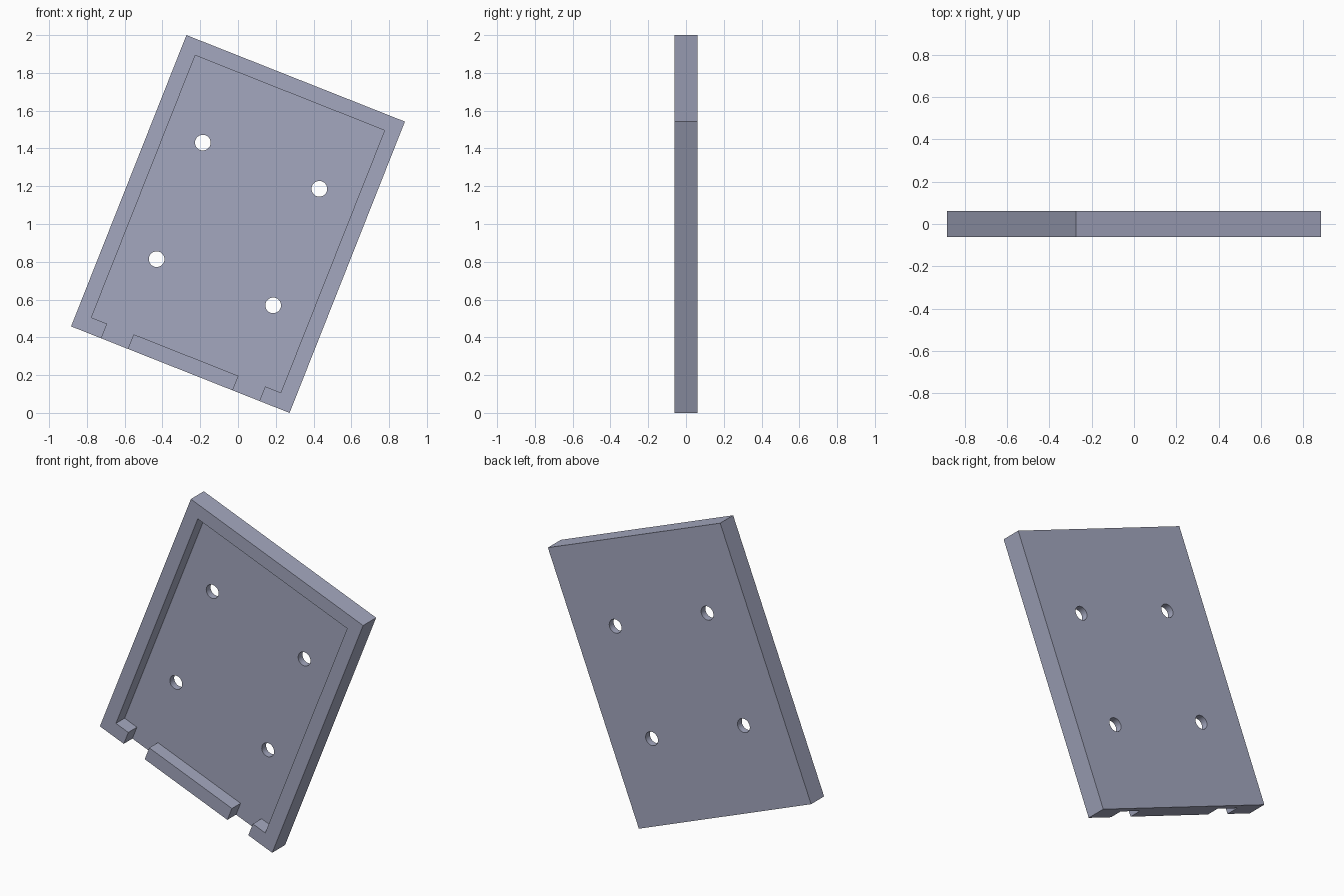
import bpy, bmesh, math
from mathutils import Matrix, Vector

if "Cube" in bpy.data.objects:
    bpy.data.objects.remove(bpy.data.objects["Cube"], do_unlink=True)

U = 0.04147                  # module: panel is 30 x 40 x 3 modules
W, H, T = 15 * U, 20 * U, 1.5 * U   # half sizes
WALL, FLOOR = 2 * U, U
TILT = math.radians(21.6)

mat = bpy.data.materials.new("blue grey")
colour = (0.37, 0.39, 0.52, 1)
mat.diffuse_color = colour
mat.use_nodes = True
mat.node_tree.nodes["Principled BSDF"].inputs["Base Color"].default_value = colour


def make_object(name, bm):
    bmesh.ops.recalc_face_normals(bm, faces=bm.faces)
    mesh = bpy.data.meshes.new(name)
    bm.to_mesh(mesh)
    bm.free()
    mesh.materials.append(mat)
    obj = bpy.data.objects.new(name, mesh)
    bpy.context.collection.objects.link(obj)
    return obj


def prism(name, outline, y0, y1):
    """Extrude an x-z outline from y0 to y1."""
    bm = bmesh.new()
    face = bm.faces.new([bm.verts.new((x, y0, z)) for x, z in outline])
    ext = bmesh.ops.extrude_face_region(bm, geom=[face])
    verts = [v for v in ext["geom"] if isinstance(v, bmesh.types.BMVert)]
    bmesh.ops.translate(bm, verts=verts, vec=(0, y1 - y0, 0))
    return make_object(name, bm)


# Solid panel
panel = prism("tray_panel", [(-W, -H), (W, -H), (W, H), (-W, H)], -T, T)

# Front recess, with two notches through the bottom wall
iw, ih, low = W - WALL, H - WALL, -H - 0.05
n0, n1 = 7.2 * U, 10.85 * U
right = [(n0, -ih), (n0, low), (n1, low), (n1, -ih), (iw, -ih), (iw, ih)]
left = [(-x, z) for x, z in reversed(right)]
recess = prism("recess_cutter", right + left, -T - 0.05, T - FLOOR)

# Four screw holes
bm = bmesh.new()
for sx in (-1, 1):
    for sz in (-1, 1):
        place = Matrix.Translation((sx * 8 * U, 0, sz * 8 * U)) @ Matrix.Rotation(math.pi / 2, 4, "X")
        bmesh.ops.create_cone(bm, cap_ends=True, segments=48, radius1=U,
                              radius2=U, depth=0.4, matrix=place)
holes = make_object("hole_cutter", bm)

# Cut, bake the result and discard the cutters
for cutter in (recess, holes):
    cutter.hide_render = True
    mod = panel.modifiers.new(cutter.name, "BOOLEAN")
    mod.operation = "DIFFERENCE"
    mod.solver = "EXACT"
    mod.object = cutter
bpy.context.view_layer.update()
baked = bpy.data.meshes.new_from_object(
    panel.evaluated_get(bpy.context.evaluated_depsgraph_get()))
panel.modifiers.clear()
panel.data = baked
for cutter in (recess, holes):
    bpy.data.objects.remove(cutter, do_unlink=True)

# Lean the panel sideways so it stands on one corner
baked.transform(Matrix.Translation(Vector((0, 0, 1))) @ Matrix.Rotation(TILT, 4, "Y"))

bpy.ops.object.select_all(action="DESELECT")
panel.select_set(True)
bpy.context.view_layer.objects.active = panel
bpy.ops.object.shade_smooth_by_angle(angle=math.radians(30))
